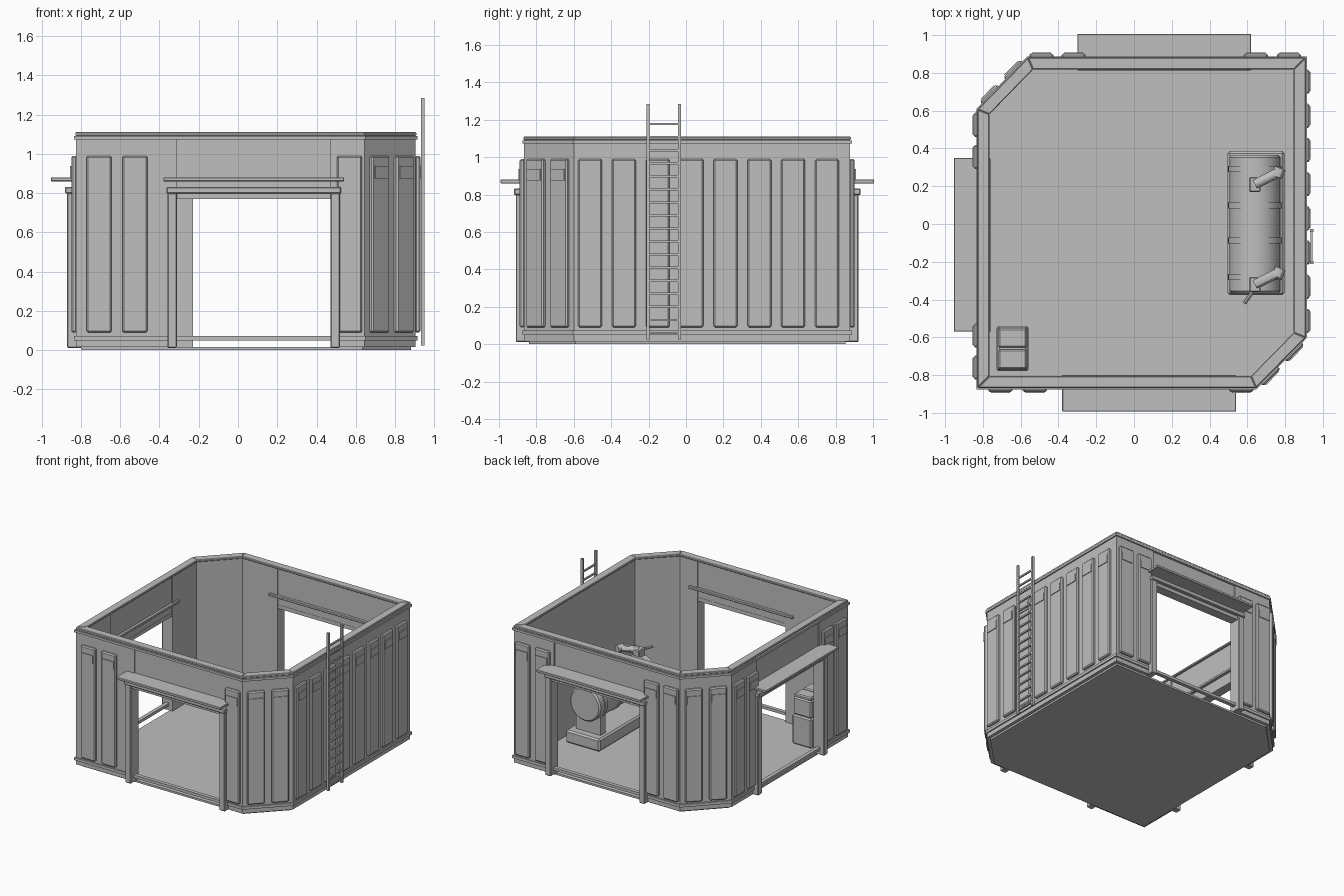
import bpy, bmesh, math
from mathutils import Vector

cube = bpy.data.objects.get("Cube")
if cube:
    bpy.data.objects.remove(cube, do_unlink=True)

GREY = (0.52, 0.52, 0.52, 1)
mat = bpy.data.materials.new("plain grey")
mat.use_nodes = True
mat.diffuse_color = GREY
mat.node_tree.nodes["Principled BSDF"].inputs["Base Color"].default_value = GREY


def finish(name, bm, bevel=0):
    bmesh.ops.recalc_face_normals(bm, faces=bm.faces)
    me = bpy.data.meshes.new(name)
    bm.to_mesh(me)
    bm.free()
    me.materials.append(mat)
    ob = bpy.data.objects.new(name, me)
    bpy.context.collection.objects.link(ob)
    if bevel:
        mod = ob.modifiers.new("edge", "BEVEL")
        mod.width, mod.segments = bevel, 1
    return ob


def add_prism(bm, pts, z0, z1):
    low = [bm.verts.new((p[0], p[1], z0)) for p in pts]
    top = [bm.verts.new((p[0], p[1], z1)) for p in pts]
    bm.faces.new(low)
    bm.faces.new(top)
    for i in range(len(pts)):
        j = (i + 1) % len(pts)
        bm.faces.new((low[i], low[j], top[j], top[i]))


def box(name, x, y, z, bevel=0):
    bm = bmesh.new()
    add_prism(bm, [(x[0], y[0]), (x[1], y[0]), (x[1], y[1]), (x[0], y[1])], *z)
    return finish(name, bm, bevel)


def rod(name, a, b, r, sides=24, bevel=0):
    a, b = Vector(a), Vector(b)
    bm = bmesh.new()
    bmesh.ops.create_cone(bm, cap_ends=True, segments=sides, radius1=r, radius2=r, depth=(b - a).length)
    bm.transform((b - a).to_track_quat("Z", "Y").to_matrix().to_4x4())
    bmesh.ops.translate(bm, verts=bm.verts, vec=(a + b) / 2)
    ob = finish(name, bm, bevel)
    bpy.ops.object.select_all(action="DESELECT")
    ob.select_set(True)
    bpy.context.view_layer.objects.active = ob
    bpy.ops.object.shade_smooth_by_angle(angle=math.radians(30))
    return ob


# Plan outline, counter-clockwise, with two cut corners
plan = [Vector(p) for p in ((-.825, -.865), (.645, -.865), (.905, -.6),
                            (.905, .878), (-.56, .878), (-.825, .605))]
names = ["front", "front_corner", "right", "back", "back_corner", "left"]
DOOR = 0.78
doors = {"front": .515, "back": .355, "left": .325}
panels = {"front": [.118, .3, 1.393], "front_corner": [.097, .276],
          "right": [.087 + .181 * i for i in range(8)],
          "back": [.085, .26, 1.225, 1.395], "back_corner": [.1, .28],
          "left": [.08, .25, 1.195, 1.365]}


def frame(i):
    a, b = plan[i], plan[(i + 1) % 6]
    t = (b - a).normalized()
    return a, t, Vector((t.y, -t.x)), (b - a).length


def corner(i, d):
    """Corner i moved outward by d with a mitre."""
    n0, n1 = frame(i - 1)[2], frame(i)[2]
    return plan[i] + (n0 + n1) * d / (1 + n0.dot(n1))


def at(i, u, d):
    a, t, n, length = frame(i)
    return a + t * u + n * d


def ring(name, d0, d1, z0, z1, open_doors=False, bevel=0):
    bm = bmesh.new()
    for i in range(6):
        j = (i + 1) % 6
        ends = [(corner(i, d0), corner(i, d1)), (corner(j, d0), corner(j, d1))]
        if open_doors and names[i] in doors:
            u = doors[names[i]]
            cuts = [(at(i, v, d0), at(i, v, d1)) for v in (u, u + DOOR)]
            runs = [(ends[0], cuts[0]), (cuts[1], ends[1])]
        else:
            runs = [ends]
        for p, q in runs:
            add_prism(bm, [p[0], q[0], q[1], p[1]], z0, z1)
    return finish(name, bm, bevel)


def wall_box(name, i, u, d, z, bevel=0):
    bm = bmesh.new()
    add_prism(bm, [at(i, u[0], d[0]), at(i, u[1], d[0]), at(i, u[1], d[1]), at(i, u[0], d[1])], *z)
    return finish(name, bm, bevel)


# Floor, walls and trims
bm = bmesh.new()
add_prism(bm, [corner(i, -.025) for i in range(6)], 0, .015)
finish("floor", bm)
ring("walls", -.05, 0, .015, 1.095, open_doors=True)
ring("top_rim", -.06, .003, 1.092, 1.11, bevel=.004)
ring("upper_trim", -.02, .01, 1.072, 1.09)
ring("base_rail", -.02, .01, .05, .072)

# Raised panels with a small hood plate each
for i, name in enumerate(names):
    for u in panels[name]:
        wall_box(name + "_panel", i, (u - .064, u + .064), (-.005, .024), (.09, .99), .008)
        wall_box(name + "_panel_plate", i, (u - .05, u + .05), (.02, .03), (.875, .937))

# Doorways: lintel wall, posts, headers and canopy
for i, name in enumerate(names):
    if name not in doors:
        continue
    a = doors[name]
    b = a + DOOR
    wall_box(name + "_lintel_wall", i, (a, b), (-.043, -.008), (.79, 1.095))
    for u in (a - .025, b + .025):
        wall_box(name + "_door_post", i, (u - .025, u + .025), (-.045, .045), (.012, .80), .005)
    wall_box(name + "_door_inner_header", i, (a, b), (-.045, .03), (.77, .80))
    wall_box(name + "_door_header", i, (a - .055, b + .055), (-.03, .055), (.797, .832), .005)
    wall_box(name + "_canopy", i, (a - .07, b + .07), (-.065, .128), (.86, .88), .003)

# Ladder on the right wall
for y in (-.203, -.035):
    box("ladder_rail", (.931, .949), (y - .008, y + .008), (.025, 1.285))
for k in range(17):
    z = .06 + .0698 * k
    box("ladder_rung", (.934, .946), (-.2, -.04), (z - .006, z + .006))

# Storage tank lying along y on a plinth
TX, TZ, R = .64, .35, .135
box("tank_plinth", (.495, .796), (-.376, .386), (.015, .115), .012)
rod("tank_body", (TX, -.368, TZ), (TX, .365, TZ), R, 32, .012)
for y in (.29, .098, -.088, -.28):
    rod("tank_band", (TX, y - .016, TZ), (TX, y + .016, TZ), R + .007, 32)
for y in (.29, -.28):
    box("tank_saddle", (.53, .75), (y - .03, y + .03), (.11, .29))

# Valves with slanted pipes on top of the tank
for y in (.21, -.32):
    box("valve_block", (.61, .67), (y - .04, y + .04), (.46, .54), .006)
    rod("valve_pipe", (.64, y, .53), (.77, y + .065, .53), .026, 12)
    rod("valve_cap", (.755, y + .04, .53), (.775, y + .085, .53), .03, 12)
rod("valve_lever", (.64, -.34, .52), (.585, -.42, .53), .01, 8)

# Cabinet stack by the front left corner
box("cabinet_lower", (-.728, -.558), (-.778, -.54), (.015, .25), .01)
box("cabinet_upper", (-.722, -.564), (-.772, -.546), (.25, .39), .01)
for y in (-.768, -.655):
    box("cabinet_lid", (-.718, -.568), (y, y + .103), (.385, .415), .008)
